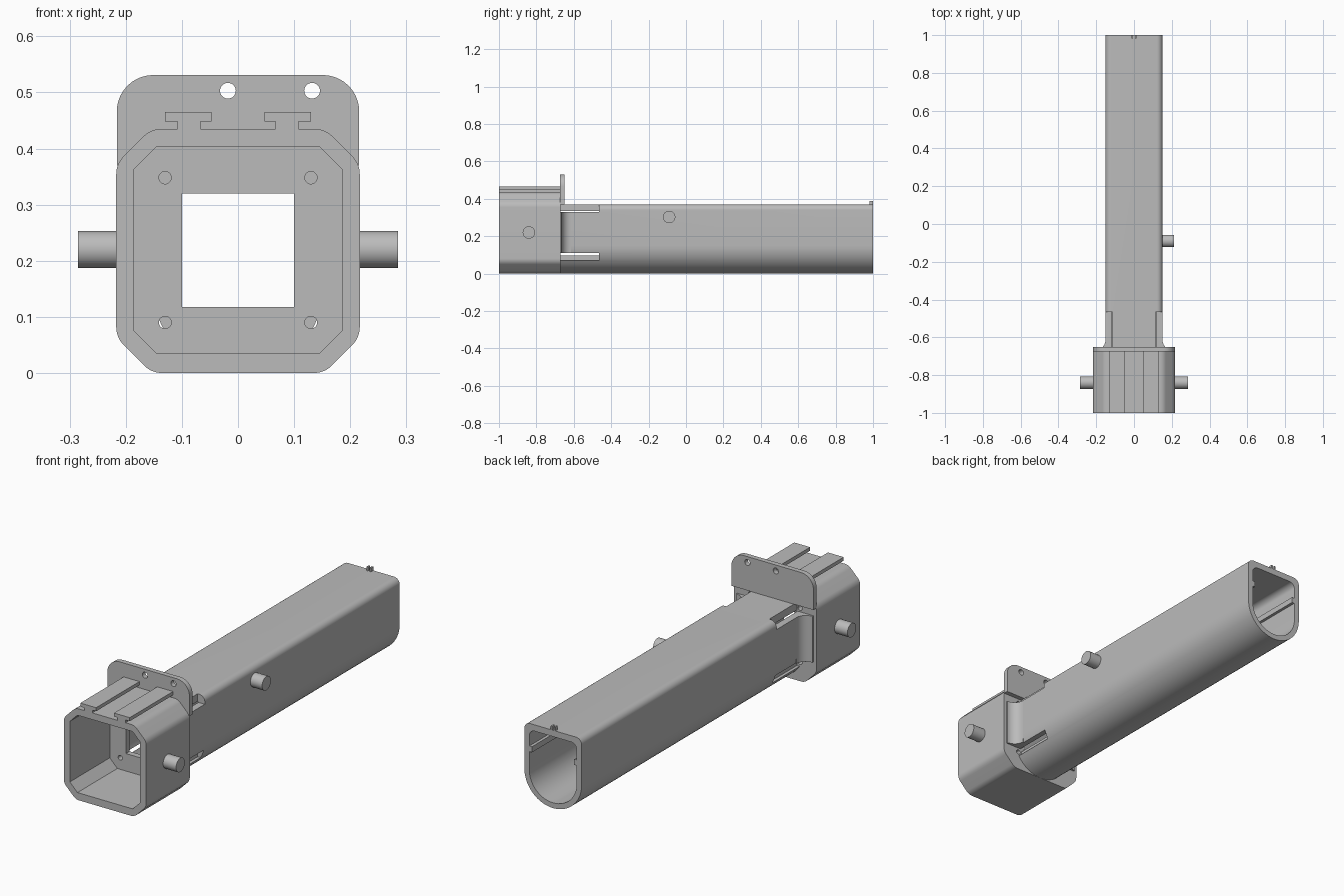
import bpy, bmesh
from math import pi, radians, sin, cos, tan
from mathutils import Vector

cube = bpy.data.objects.get("Cube")
if cube:
    bpy.data.objects.remove(cube, do_unlink=True)

grey = bpy.data.materials.new("plain_grey")
grey.use_nodes = True
COLOUR = (0.5, 0.5, 0.5, 1)
grey.diffuse_color = COLOUR
grey.node_tree.nodes["Principled BSDF"].inputs["Base Color"].default_value = COLOUR


def rounded(corners, steps=10):
    """Outline with each (u, v, radius) corner rounded off."""
    out = []
    for i, (u, v, r) in enumerate(corners):
        p = Vector((u, v))
        if r == 0:
            out.append(p)
            continue
        a = (Vector(corners[i - 1][:2]) - p).normalized()
        b = (Vector(corners[(i + 1) % len(corners)][:2]) - p).normalized()
        half = a.angle(b) / 2
        reach = r / tan(half)
        centre = p + (a + b).normalized() * (r / sin(half))
        start, end = p + a * reach - centre, p + b * reach - centre
        turn = start.angle(end)
        for k in range(steps + 1):
            t = k / steps
            out.append(centre + (start * sin((1 - t) * turn) + end * sin(t * turn)) / sin(turn))
    return out


def mirrored(half):
    """Close a right-hand outline with its mirror image."""
    return half + [(-u, v, r) for u, v, r in reversed(half)]


def prism(name, outline, lo, hi, axis="y"):
    """Extrude a flat outline along an axis."""
    place = {"x": lambda u, v, d: (d, u, v),
             "y": lambda u, v, d: (u, d, v),
             "z": lambda u, v, d: (u, v, d)}[axis]
    bm = bmesh.new()
    face = bm.faces.new([bm.verts.new(place(p[0], p[1], lo)) for p in outline])
    top = bmesh.ops.extrude_face_region(bm, geom=[face])["geom"]
    bmesh.ops.translate(bm, vec=place(0, 0, hi - lo),
                        verts=[g for g in top if isinstance(g, bmesh.types.BMVert)])
    bmesh.ops.recalc_face_normals(bm, faces=bm.faces)
    mesh = bpy.data.meshes.new(name)
    bm.to_mesh(mesh)
    bm.free()
    mesh.materials.append(grey)
    obj = bpy.data.objects.new(name, mesh)
    bpy.context.collection.objects.link(obj)
    return obj


def box(name, x0, x1, y0, y1, z0, z1):
    return prism(name, [(x0, z0), (x1, z0), (x1, z1), (x0, z1)], y0, y1)


def rod(name, u, v, r, lo, hi, axis):
    ring = [(u + r * cos(k * pi / 16), v + r * sin(k * pi / 16)) for k in range(32)]
    return prism(name, ring, lo, hi, axis)


def cut(obj, cutters):
    """Subtract the cutters and remove them."""
    bpy.context.view_layer.objects.active = obj
    for c in cutters:
        c.hide_render = True
        mod = obj.modifiers.new("cut", "BOOLEAN")
        mod.operation, mod.solver, mod.object = "DIFFERENCE", "EXACT", c
        bpy.ops.object.modifier_apply(modifier=mod.name)
        bpy.data.objects.remove(c, do_unlink=True)


FRONT, BACK = -1.0, -0.672
parts = []

# Chamfered housing with two T rails on top
housing = prism("housing", rounded(mirrored([
    (0.154, 0, 0.045), (0.217, 0.063, 0.045), (0.217, 0.373, 0.045), (0.155, 0.435, 0.045),
    (0.108, 0.435, 0), (0.108, 0.448, 0), (0.13, 0.448, 0), (0.13, 0.465, 0),
    (0.047, 0.465, 0), (0.047, 0.448, 0), (0.067, 0.448, 0), (0.067, 0.435, 0)])), FRONT, BACK)
cavity = prism("cavity", rounded(mirrored([
    (0.145, 0.035, 0), (0.185, 0.075, 0), (0.185, 0.363, 0), (0.145, 0.403, 0)])), -1.1, -0.7)
window = box("window", -0.1, 0.1, -0.8, -0.6, 0.118, 0.32)
screws = [rod("screw_hole", s * 0.13, z, 0.011, -0.8, -0.6, "y")
          for s in (-1, 1) for z in (0.09, 0.348)]
cut(housing, [cavity, window] + screws)
parts.append(housing)

# Upright mounting plate behind the housing
plate = prism("mounting_plate", rounded(mirrored([
    (0.216, 0.37, 0), (0.216, 0.531, 0.065)])), BACK - 0.002, -0.65)
cut(plate, [rod("plate_hole", x, 0.503, 0.014, -0.8, -0.6, "y") for x in (-0.018, 0.132)])
parts.append(plate)

# Long hollow tube with a round underside and slots near the housing
tube = prism("tube", rounded(mirrored([(0.151, 0, 0.15), (0.151, 0.37, 0.03)]), 14), BACK, 1.0)
bore = prism("bore", rounded(mirrored([(0.125, 0.025, 0.124), (0.125, 0.34, 0.03)]), 14), -0.8, 1.1)
slots = []
for s in (-1, 1):
    for z0, z1 in ((0.07, 0.11), (0.33, 0.4)):
        x0, x1 = sorted((s * 0.113, s * 0.25))
        slots.append(box("slot", x0, x1, -0.8, -0.465, z0, z1))
cut(tube, [bore] + slots)
parts.append(tube)

for s, side in ((1, "left"), (-1, "right")):
    # Curved web joining the tube to the housing
    arc = [(s * (0.201 - 0.05 * cos(k * pi / 20)), -0.615 - 0.05 * sin(k * pi / 20))
           for k in range(11)]
    parts.append(prism(side + "_web", [(s * 0.14, -0.615)] + arc +
                       [(s * 0.201, BACK), (s * 0.14, BACK)], 0.11, 0.33, "z"))
    # Pivot pin on the housing
    a, b = sorted((s * 0.21, s * 0.285))
    parts.append(rod(side + "_pivot_pin", -0.84, 0.22, 0.033, a, b, "x"))
    # Guide ridge inside the tube
    a, b = sorted((s * 0.111, s * 0.13))
    parts.append(box(side + "_guide_ridge", a, b, -0.46, 0.999, 0.235, 0.262))
    # Prong of the small end clip
    a, b = sorted((s * 0.004, s * 0.012))
    parts.append(box(side + "_clip_prong", a, b, 0.982, 1.0, 0.36, 0.388))

# Single pin on the tube side
parts.append(rod("tube_pin", -0.09, 0.303, 0.033, 0.14, 0.213, "x"))

# Smooth the curved faces, keep the edges crisp
bpy.ops.object.select_all(action="DESELECT")
for p in parts:
    p.select_set(True)
bpy.context.view_layer.objects.active = housing
bpy.ops.object.shade_smooth_by_angle(angle=radians(30))
